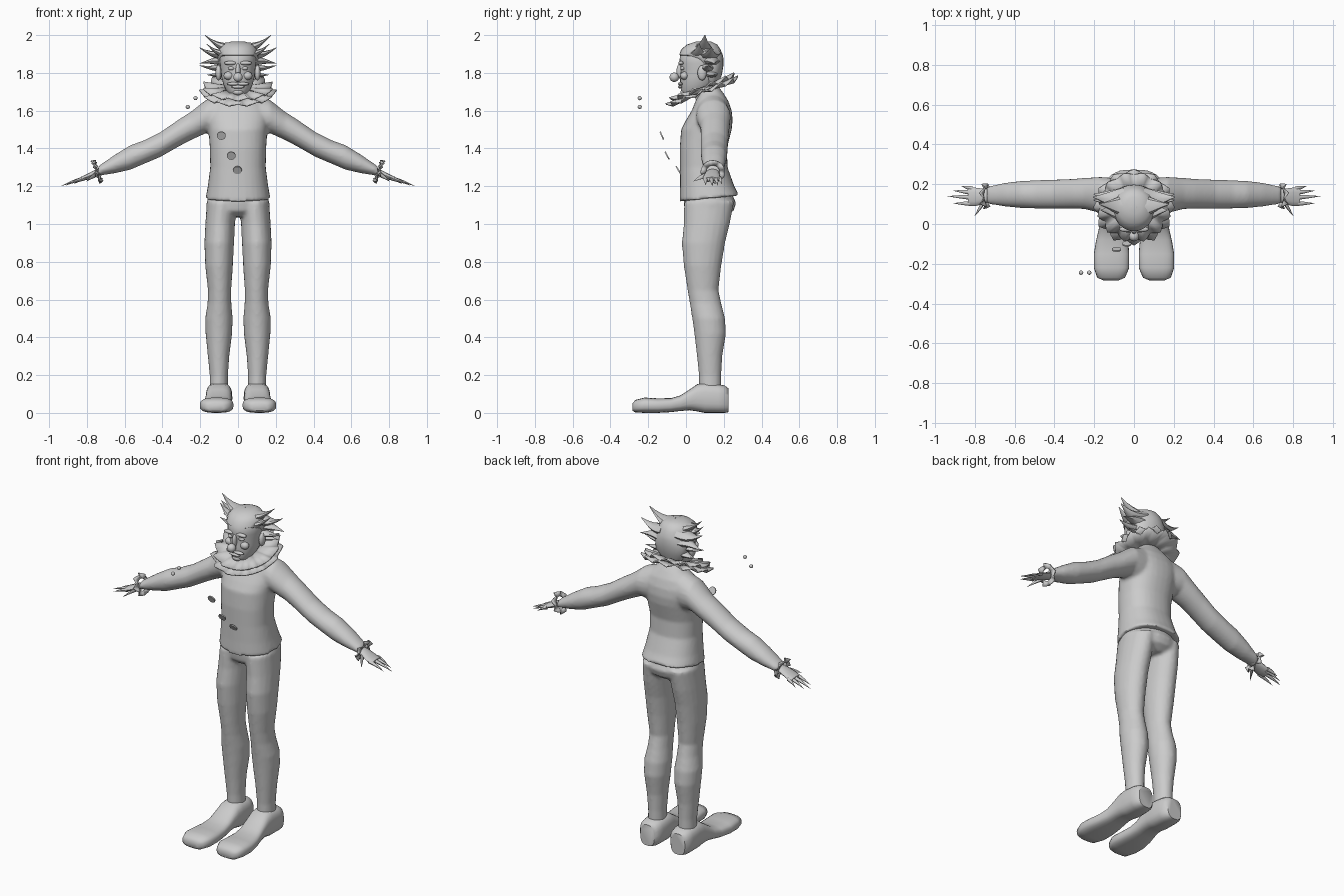
import bpy, bmesh, math
from mathutils import Matrix, Vector

grey = bpy.data.materials.new("plain_grey")
grey.diffuse_color = (0.6, 0.6, 0.6, 1)


def finish(name, bm, mirror=False, angle=50):
    bmesh.ops.recalc_face_normals(bm, faces=bm.faces)
    mesh = bpy.data.meshes.new(name)
    bm.to_mesh(mesh)
    bm.free()
    ob = bpy.data.objects.new(name, mesh)
    bpy.context.collection.objects.link(ob)
    mesh.materials.append(grey)
    bpy.ops.object.select_all(action='DESELECT')
    ob.select_set(True)
    bpy.context.view_layer.objects.active = ob
    bpy.ops.object.shade_smooth_by_angle(angle=math.radians(angle))
    if mirror:
        ob.modifiers.new("mirror", 'MIRROR')
    return ob


def loft(bm, axis, rings, n=20, power=2.0):
    """Closed skin through rings (t, a0, a1, b0, b1) placed along an axis."""
    loops = []
    for t, a0, a1, b0, b1 in rings:
        loop = []
        for i in range(n):
            c, s = math.cos(2 * math.pi * i / n), math.sin(2 * math.pi * i / n)
            c = math.copysign(abs(c) ** (2 / power), c)
            s = math.copysign(abs(s) ** (2 / power), s)
            a = (a0 + a1) / 2 + c * (a1 - a0) / 2
            b = (b0 + b1) / 2 + s * (b1 - b0) / 2
            co = {'X': (t, a, b), 'Y': (a, t, b), 'Z': (a, b, t)}[axis]
            loop.append(bm.verts.new(co))
        loops.append(loop)
    for lo, hi in zip(loops, loops[1:]):
        for i in range(n):
            j = (i + 1) % n
            bm.faces.new((lo[i], lo[j], hi[j], hi[i]))
    bm.faces.new(loops[0][::-1])
    bm.faces.new(loops[-1])
    return bm


def spike(bm, base, tip, ry, rz, lift=0.0, n=8, sharp=1.0):
    """Tapered curved lock or finger running sideways from base to tip."""
    rings = []
    for k in range(6):
        t = k / 5
        p = Vector(base).lerp(Vector(tip), t)
        p.z -= lift * math.sin(math.pi * t)
        w = max(0.03, (1 - t ** sharp))
        rings.append((p.x, p.y - ry * w, p.y + ry * w, p.z - rz * w, p.z + rz * w))
    loft(bm, 'X', rings, n)


def blob(bm, centre, size, segs=16):
    m = Matrix.Translation(centre) @ Matrix.Diagonal((*size, 1))
    bmesh.ops.create_uvsphere(bm, u_segments=segs, v_segments=segs // 2 + 2, radius=1, matrix=m)


def ruff(name, matrix, inner, outer, points, wave, thick, mirror=False):
    """Pleated ring with pointed edge, in its own tilted plane."""
    bm, n = bmesh.new(), points * 4
    loops = []
    for f in (0, 0.5, 1):
        loop = []
        for i in range(n):
            a = 2 * math.pi * i / n
            c = math.cos(a * points)
            r = inner + (outer - inner) * f * (0.91 + 0.09 * c)
            co = Vector((r * math.sin(a), -r * math.cos(a), wave * f * c))
            loop.append(bm.verts.new(matrix @ co))
        loops.append(loop)
    for lo, hi in zip(loops, loops[1:]):
        for i in range(n):
            bm.faces.new((lo[i], lo[(i + 1) % n], hi[(i + 1) % n], hi[i]))
    ob = finish(name, bm, mirror, 35)
    s = ob.modifiers.new("thickness", 'SOLIDIFY')
    s.thickness, s.offset = thick, 0


def fuse(ob, voxel, smooth):
    r = ob.modifiers.new("fuse", 'REMESH')
    r.mode, r.voxel_size, r.use_smooth_shade = 'VOXEL', voxel, True
    s = ob.modifiers.new("soften", 'SMOOTH')
    s.factor, s.iterations = 0.5, smooth


# Shirt: torso and both sleeves fused
bm = bmesh.new()
loft(bm, 'Z', [(z, -w, w, y0, y1) for z, w, y0, y1 in [
    (1.135, .172, -.034, .282), (1.20, .160, -.032, .256), (1.30, .147, -.032, .22),
    (1.40, .149, -.033, .217), (1.50, .156, -.026, .242), (1.55, .165, 0, .247),
    (1.60, .165, .03, .242), (1.65, .14, .05, .225), (1.69, .09, .07, .20), (1.73, .055, .08, .17)]],
    32, 2.3)
for v in bm.verts:                      # hem dips at the front
    if v.co.z < 1.16:
        v.co.z += 0.1 * (v.co.y - .12)
sleeve = [(.08, .05, .23, 1.46, 1.69), (.17, .055, .237, 1.48, 1.657), (.25, .075, .232, 1.444, 1.594),
          (.31, .077, .227, 1.412, 1.556), (.41, .077, .223, 1.355, 1.487), (.50, .078, .22, 1.317, 1.442),
          (.57, .08, .217, 1.287, 1.417), (.65, .088, .207, 1.269, 1.368), (.74, .102, .188, 1.255, 1.306)]
loft(bm, 'X', sleeve)
loft(bm, 'X', [(-x, *r) for x, *r in sleeve])
fuse(finish("shirt", bm), .010, 3)

# Trousers: hips and both legs fused
bm = bmesh.new()
loft(bm, 'Z', [(1.04, -.13, .13, .03, .21), (1.07, -.166, .166, -.006, .252),
               (1.11, -.168, .168, -.012, .266), (1.18, -.145, .145, -.012, .235)], 32)
leg = [(1.12, .005, .165, -.01, .255), (1.0, .016, .173, -.012, .232), (.9, .021, .178, -.022, .207),
       (.78, .027, .174, -.012, .187), (.65, .036, .159, .008, .172), (.58, .035, .161, .02, .187),
       (.5, .028, .174, .033, .207), (.42, .031, .172, .044, .212), (.3, .046, .160, .058, .192),
       (.2, .053, .150, .068, .187), (.12, .053, .150, .070, .187)]
loft(bm, 'Z', leg)
loft(bm, 'Z', [(z, -x1, -x0, y0, y1) for z, x0, x1, y0, y1 in leg])
fuse(finish("trousers", bm), .010, 3)

# Oversized shoes
bm = loft(bmesh.new(), 'Y', [
    (-.283, .075, .155, .012, .05), (-.27, .045, .185, .003, .068), (-.22, .024, .202, 0, .081),
    (-.15, .024, .202, 0, .077), (-.08, .03, .19, .004, .078), (-.03, .034, .178, .010, .092),
    (.02, .034, .172, .014, .125), (.06, .033, .170, .008, .152), (.10, .03, .170, 0, .160),
    (.17, .032, .170, 0, .152), (.205, .038, .165, 0, .145), (.225, .055, .15, .004, .13)], 24, 2.8)
finish("shoe", bm, True)

# Hands with fingers and thumb
bm = loft(bmesh.new(), 'X', [
    (.71, .12, .172, 1.262, 1.30), (.76, .10, .178, 1.248, 1.285), (.80, .09, .183, 1.234, 1.264),
    (.835, .092, .182, 1.226, 1.248)], 12)
for tip in [(.868, .190, 1.212), (.91, .168, 1.205), (.938, .140, 1.2), (.908, .104, 1.205)]:
    spike(bm, (.81, .138 + (tip[1] - .145) * .85, 1.242), tip, .0125, .011, -.004, sharp=1.6)
spike(bm, (.755, .115, 1.26), (.803, .038, 1.225), .02, .014, -.003, sharp=1.5)
finish("hand", bm, True)

# Collar ruff in two layers, and wrist frills
for k, (z, out) in enumerate([(1.698, .205), (1.722, .19)]):
    m = Matrix.Translation((0, .088, z)) @ Matrix.Rotation(math.radians(21), 4, 'X') \
        @ Matrix.Rotation(k * .26, 4, 'Z')
    ruff("collar_ruff", m, .06, out, 12, .012, .008)
m = Matrix.Translation((.745, .142, 1.278)) @ Matrix.Rotation(math.radians(110), 4, 'Y')
ruff("wrist_frill", m, .035, .066, 7, .012, .006, True)

# Head, neck, ears and face
bm = loft(bmesh.new(), 'Z', [(z, -w, w, y0, y1) for z, w, y0, y1 in [
    (1.672, .03, -.005, .06), (1.685, .048, -.02, .10), (1.71, .064, -.027, .13),
    (1.74, .078, -.03, .155), (1.78, .088, -.032, .175), (1.82, .092, -.027, .185),
    (1.85, .096, -.035, .188), (1.89, .096, -.032, .185), (1.93, .08, -.005, .165),
    (1.955, .045, .03, .13)]], 28)
loft(bm, 'Z', [(1.66, -.058, .058, .05, .165), (1.76, -.058, .058, .05, .165)])
for s in (-1, 1):
    blob(bm, (s * .103, .085, 1.80), (.016, .024, .04))          # ears
    blob(bm, (s * .04, -.026, 1.852), (.034, .014, .011))        # brows
    blob(bm, (s * .036, -.018, 1.824), (.018, .012, .010))       # eyes
    blob(bm, (s * .05, -.008, 1.785), (.026, .022, .022))        # cheeks
    blob(bm, (s * .026, -.03, 1.742), (.034, .013, .009))        # upper lip
blob(bm, (0, -.03, 1.726), (.036, .013, .009))                   # lower lip
blob(bm, (0, -.012, 1.698), (.028, .018, .016))                  # chin
blob(bm, (0, -.032, 1.81), (.013, .018, .04))                    # nose bridge
finish("head", bm)
bm = bmesh.new()
blob(bm, (0, -.062, 1.777), (.025, .025, .025), 20)
finish("ball_nose", bm)

# Hair cap and swept side locks
bm = loft(bmesh.new(), 'Z', [(z, -w, w, y0, y1) for z, w, y0, y1 in [
    (1.745, .065, .10, .172), (1.79, .098, .09, .19), (1.84, .106, .07, .198),
    (1.875, .108, .02, .198), (1.895, .106, -.036, .195), (1.925, .10, -.025, .182),
    (1.95, .082, .005, .165), (1.965, .04, .05, .135)]], 24)
finish("hair_cap", bm)
bm = bmesh.new()
for base, tip, ry, rz, lift in [
        ((.01, .085, 1.925), (.176, .10, 2.0), .075, .042, .022),
        ((.05, .115, 1.905), (.206, .135, 1.935), .07, .036, .022),
        ((.05, .06, 1.90), (.168, .07, 1.955), .06, .03, .018),
        ((.05, .125, 1.86), (.203, .15, 1.85), .06, .034, -.008),
        ((.05, .11, 1.835), (.205, .12, 1.84), .05, .028, .012),
        ((.05, .13, 1.80), (.165, .15, 1.79), .045, .026, .005)]:
    spike(bm, base, tip, ry, rz, lift)
finish("hair_locks", bm, True, 40)

# Loose buttons and small beads floating before the chest
for x, y, z, tilt in [(-.088, -.128, 1.468, 24), (-.036, -.10, 1.362, 28), (-.003, -.04, 1.285, 32)]:
    bm = bmesh.new()
    m = Matrix.Translation((x, y, z)) @ Matrix.Rotation(math.radians(90 + tilt), 4, 'X')
    bmesh.ops.create_cone(bm, cap_ends=True, segments=20, radius1=.023, radius2=.023, depth=.007, matrix=m)
    finish("button", bm)
for x, z in [(-.266, 1.62), (-.225, 1.666)]:
    bm = bmesh.new()
    blob(bm, (x, -.245, z), (.011, .011, .011), 12)
    finish("bead", bm)
